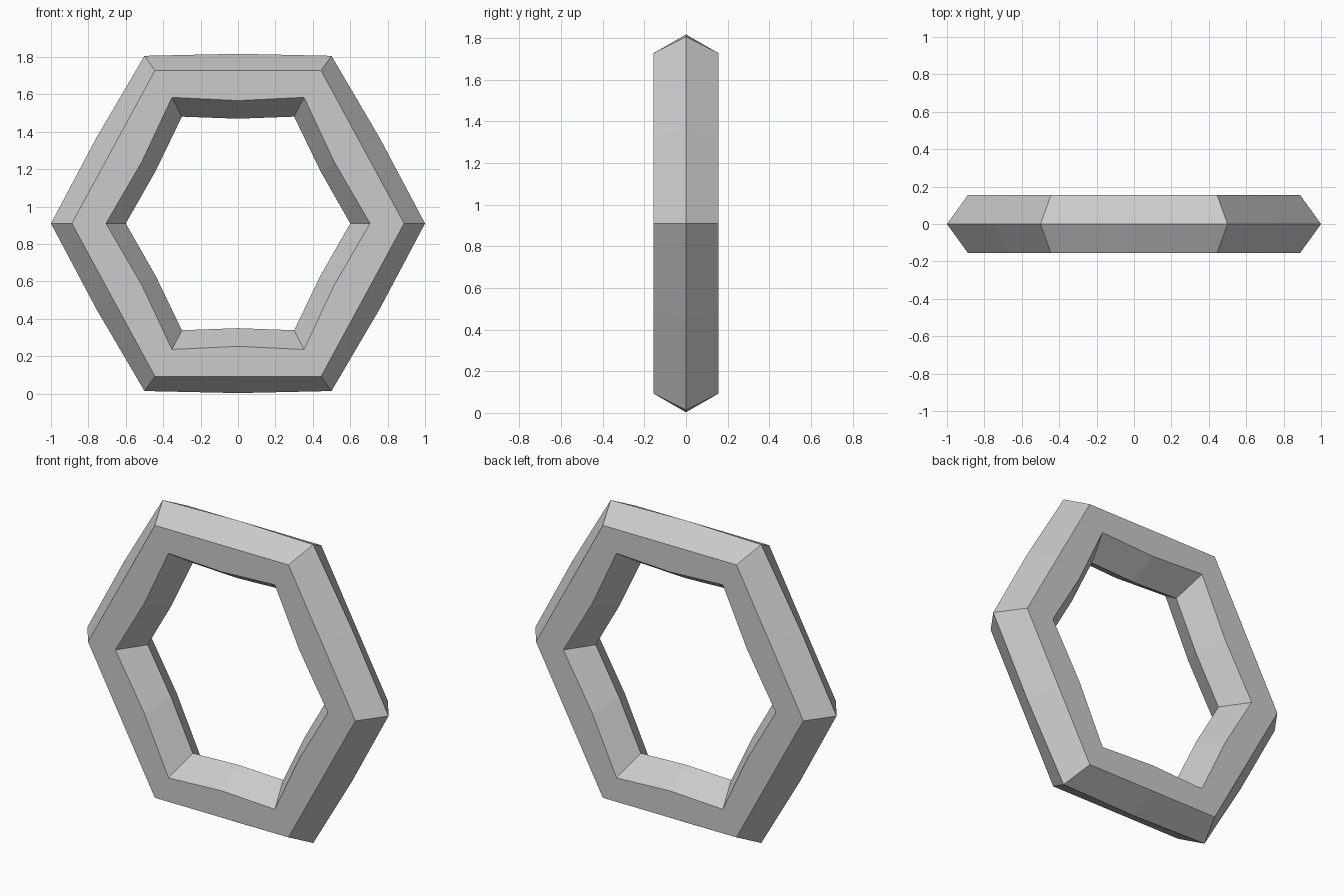
import bpy
import bmesh
from mathutils import Vector

if "Cube" in bpy.data.objects:
    bpy.data.objects.remove(bpy.data.objects["Cube"])

CENTRE_Z = 0.91
HALF_DEPTH = 0.155

# Cross-section loops: (y, corner radius in x, half height, bulge at mid-side)
SECTION = [
    (0.0, 1.0, 0.896, 0.011),             # outer ridge
    (-HALF_DEPTH, 0.888, 0.818, 0.0),     # front face, outer edge
    (-HALF_DEPTH, 0.706, 0.674, -0.017),  # front face, inner edge
    (0.0, 0.60, 0.571, -0.011),           # inner ridge
    (HALF_DEPTH, 0.706, 0.674, -0.017),   # back face, inner edge
    (HALF_DEPTH, 0.888, 0.818, 0.0),      # back face, outer edge
]


def hex_loop(y, r, h, bulge):
    """Hexagon corners with a slightly pushed midpoint on every side."""
    corners = [Vector((x, 0, z)) for x, z in
               ((r, 0), (r / 2, h), (-r / 2, h), (-r, 0), (-r / 2, -h), (r / 2, -h))]
    points = []
    for i, a in enumerate(corners):
        mid = (a + corners[(i + 1) % 6]) / 2
        points += [a, mid + mid.normalized() * bulge]
    return [p + Vector((0, y, CENTRE_Z)) for p in points]


# Hexagonal ring
bm = bmesh.new()
loops = [[bm.verts.new(p) for p in hex_loop(*s)] for s in SECTION]
for i, loop in enumerate(loops):
    other = loops[(i + 1) % len(loops)]
    for k in range(12):
        n = (k + 1) % 12
        bm.faces.new((loop[k], loop[n], other[n], other[k]))
bmesh.ops.recalc_face_normals(bm, faces=bm.faces[:])

mesh = bpy.data.meshes.new("hexagonal_ring")
bm.to_mesh(mesh)
bm.free()
ring = bpy.data.objects.new("hexagonal_ring", mesh)
bpy.context.collection.objects.link(ring)
